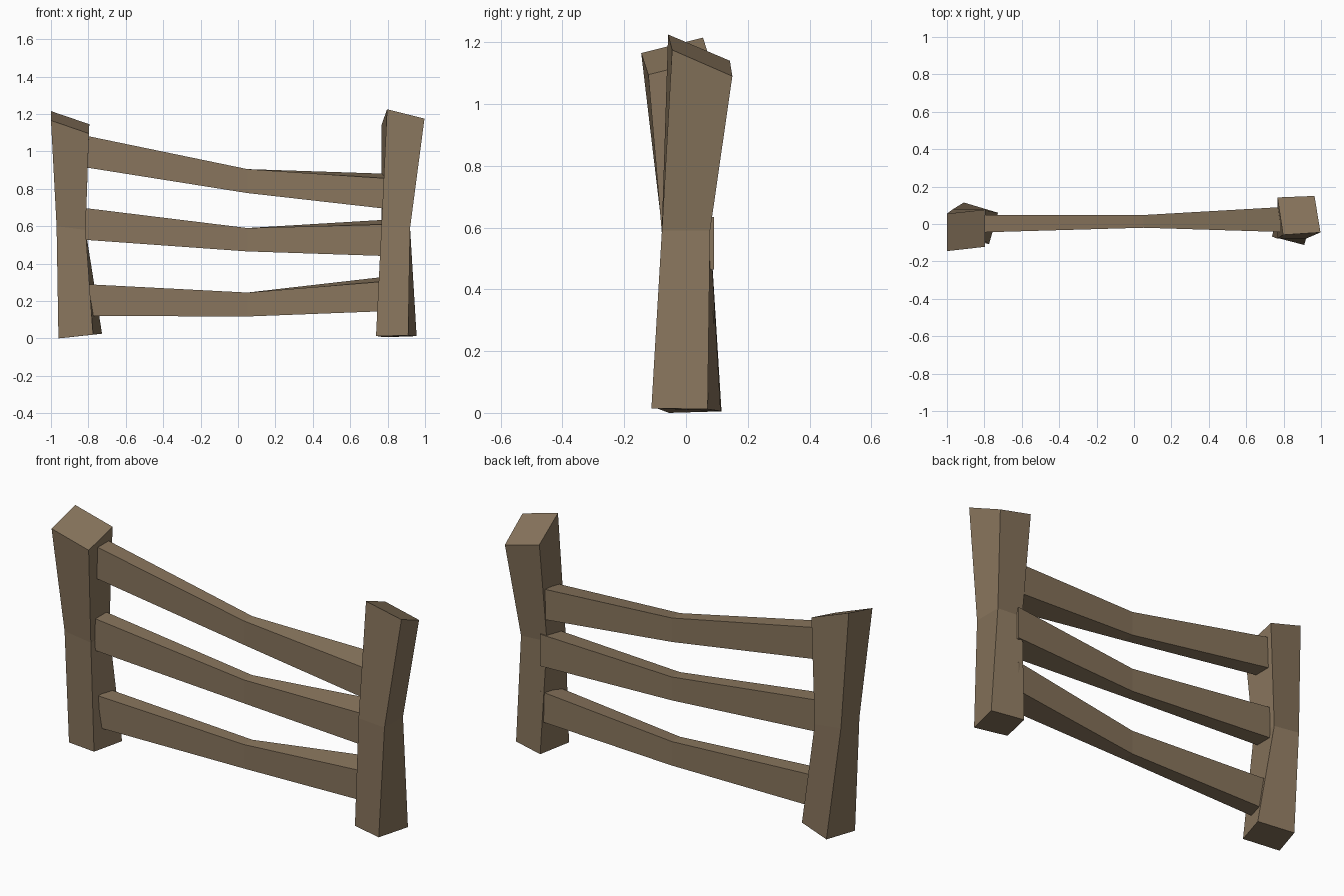
import bpy, bmesh

if "Cube" in bpy.data.objects:
    bpy.data.objects.remove(bpy.data.objects["Cube"])

wood = bpy.data.materials.new("weathered_wood")
wood.diffuse_color = (0.25, 0.18, 0.11, 1)
wood.use_nodes = True
wood.node_tree.nodes["Principled BSDF"].inputs["Base Color"].default_value = wood.diffuse_color


def loft(name, rings):
    """Skin a list of four-corner rings and cap both ends."""
    bm = bmesh.new()
    loops = [[bm.verts.new(p) for p in ring] for ring in rings]
    for a, b in zip(loops, loops[1:]):
        for i in range(4):
            j = (i + 1) % 4
            bm.faces.new((a[i], a[j], b[j], b[i]))
    bm.faces.new(loops[0][::-1])
    bm.faces.new(loops[-1])
    bmesh.ops.recalc_face_normals(bm, faces=bm.faces)
    mesh = bpy.data.meshes.new(name)
    bm.to_mesh(mesh)
    bm.free()
    mesh.materials.append(wood)
    obj = bpy.data.objects.new(name, mesh)
    bpy.context.collection.objects.link(obj)


def waist(x0, x1, z0, z1):
    """Narrow square ring halfway up a post."""
    return [(x0, -.078, z0), (x1, -.078, z1), (x1, .078, z1), (x0, .078, z0)]


# Posts: twisted foot, narrow waist, slanted top
loft("left_post", [
    [(-.96, -.055, 0), (-.775, -.108, .02), (-.727, .06, .025), (-.91, .115, .005)],
    waist(-.97, -.815, .60, .58),
    [(-1, -.145, 1.165), (-.797, -.122, 1.095), (-.795, .077, 1.145), (-1, .055, 1.215)],
])
loft("right_post", [
    [(.738, -.067, .013), (.91, -.112, .015), (.955, .07, .012), (.783, .112, .006)],
    waist(.767, .92, .60, .59),
    [(.797, -.058, 1.225), (.997, -.045, 1.175), (.965, .15, 1.09), (.767, .142, 1.14)],
])


def rail(name, left, mid, right):
    """Sagging rail; each argument is (bottom z, top z), right end twisted up at the back."""
    def ring(x, y0, y1, z, lift=0):
        return [(x, y0, z[0]), (x, y1, z[0] + lift), (x, y1, z[1] + lift), (x, y0, z[1])]
    loft(name, [ring(-.82, -.045, .048, left), ring(.05, -.02, .048, mid),
                ring(.80, -.043, .091, right, .025)])


# Rails
rail("top_rail", (.915, 1.085), (.777, .905), (.692, .855))
rail("middle_rail", (.527, .697), (.465, .59), (.44, .61))
rail("bottom_rail", (.12, .29), (.117, .245), (.146, .306))
